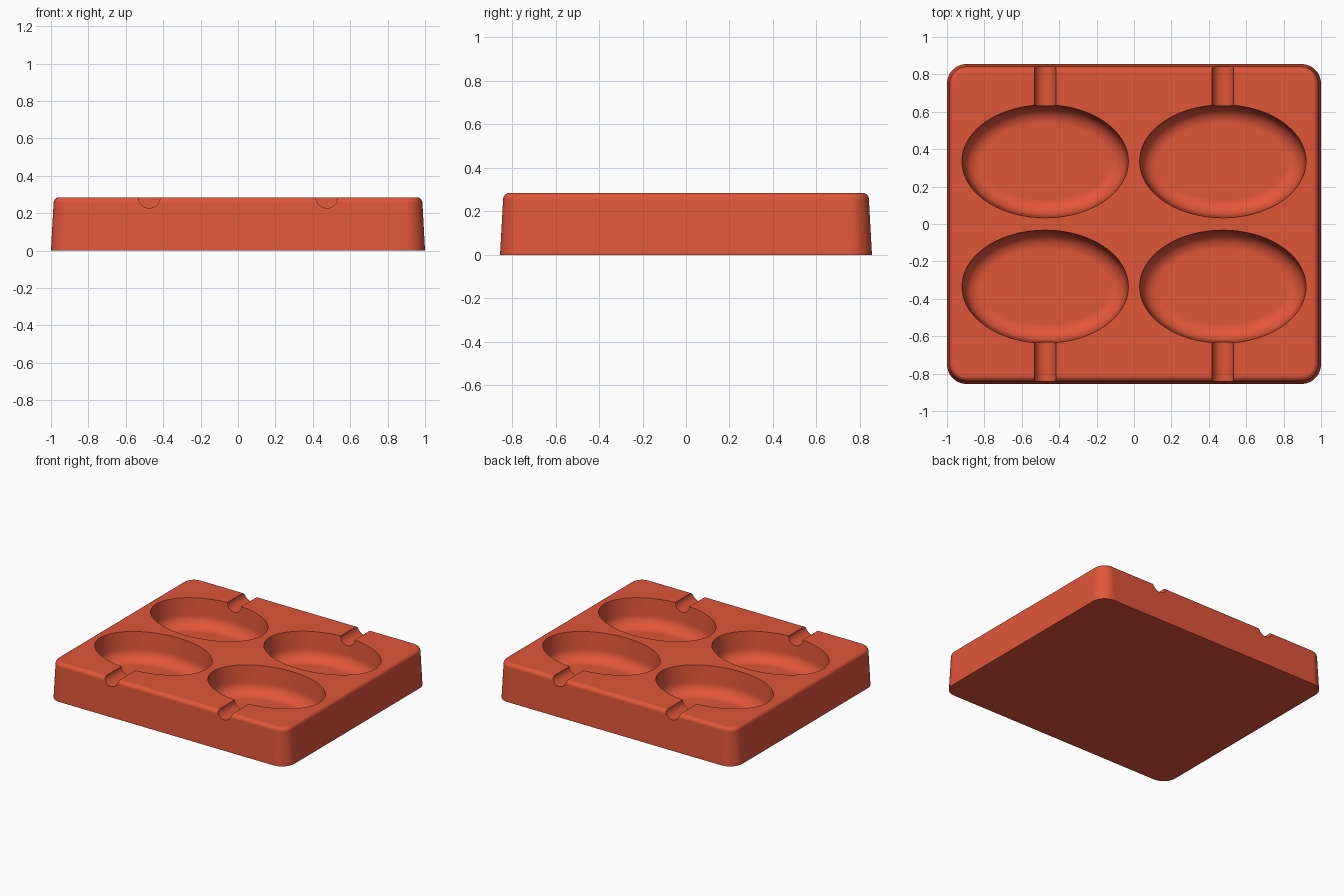
import bpy, bmesh
from math import cos, sin, pi, radians

cube = bpy.data.objects.get("Cube")
if cube:
    bpy.data.objects.remove(cube)

HEIGHT = 0.285
POCKET_X, POCKET_Y = 0.475, 0.335

clay = bpy.data.materials.new("warm_red")
clay.use_nodes = True
clay.diffuse_color = (0.75, 0.092, 0.042, 1)
clay.node_tree.nodes["Principled BSDF"].inputs["Base Color"].default_value = clay.diffuse_color


def loft(name, rings):
    """Skin a stack of closed rings and cap both ends."""
    bm = bmesh.new()
    loops = [[bm.verts.new(p) for p in ring] for ring in rings]
    n = len(loops[0])
    for a, b in zip(loops, loops[1:]):
        for i in range(n):
            j = (i + 1) % n
            bm.faces.new((a[i], a[j], b[j], b[i]))
    bm.faces.new(loops[0][::-1])
    bm.faces.new(loops[-1])
    bmesh.ops.recalc_face_normals(bm, faces=bm.faces)
    mesh = bpy.data.meshes.new(name)
    bm.to_mesh(mesh)
    bm.free()
    mesh.materials.append(clay)
    obj = bpy.data.objects.new(name, mesh)
    bpy.context.collection.objects.link(obj)
    return obj


def rounded_rectangle(hx, hy, r, z, steps=12):
    ring = []
    for k, (sx, sy) in enumerate([(1, 1), (-1, 1), (-1, -1), (1, -1)]):
        for i in range(steps + 1):
            a = (k + i / steps) * pi / 2
            ring.append((sx * (hx - r) + r * cos(a), sy * (hy - r) + r * sin(a), z))
    return ring


def ellipse(cx, cy, rx, ry, z, steps=96):
    return [(cx + rx * cos(2 * pi * i / steps), cy + ry * sin(2 * pi * i / steps), z)
            for i in range(steps)]


# Drafted block with a rounded top edge
FILLET = 0.03
outline = [(0, 0)]
for i in range(7):
    a = i / 6 * pi / 2
    outline.append((0.014 + FILLET * (1 - cos(a)), HEIGHT - FILLET * (1 - sin(a))))
tray = loft("mould_tray", [rounded_rectangle(1 - d, 0.855 - d, 0.105 - d, z)
                           for d, z in outline])

# Oval pocket section: steep wall, rounded foot, flat floor
FLOOR, FOOT = 0.075, 0.09
section = [(-0.004, HEIGHT + 0.05), (0, HEIGHT)]
for i in range(11):
    a = i / 10 * pi / 2
    section.append((0.01 + FOOT * (1 - cos(a)), FLOOR + FOOT * (1 - sin(a))))

cutters = []
for sx in (-1, 1):
    for sy in (-1, 1):
        cx, cy = sx * POCKET_X, sy * POCKET_Y
        cutters.append(loft("pocket_cutter", [ellipse(cx, cy, 0.445 - d, 0.302 - d, z)
                                              for d, z in section]))
        # Half-round stick channel from the pocket to the outer edge
        groove = [[(cx + 0.058 * cos(2 * pi * i / 32), sy * y,
                    HEIGHT + 0.058 * sin(2 * pi * i / 32)) for i in range(32)]
                  for y in (0.4, 1.0)]
        cutters.append(loft("channel_cutter", groove))

bpy.ops.object.select_all(action="DESELECT")
bpy.context.view_layer.objects.active = tray
tray.select_set(True)
for cutter in cutters:
    cutter.hide_render = True
    mod = tray.modifiers.new("cut", "BOOLEAN")
    mod.operation = "DIFFERENCE"
    mod.solver = "EXACT"
    mod.object = cutter
    bpy.ops.object.modifier_apply(modifier=mod.name)
    bpy.data.objects.remove(cutter)

# Smooth rounds, crisp rims
bpy.ops.object.shade_smooth_by_angle(angle=radians(35))
weighted = tray.modifiers.new("even_shading", "WEIGHTED_NORMAL")
weighted.keep_sharp = True
